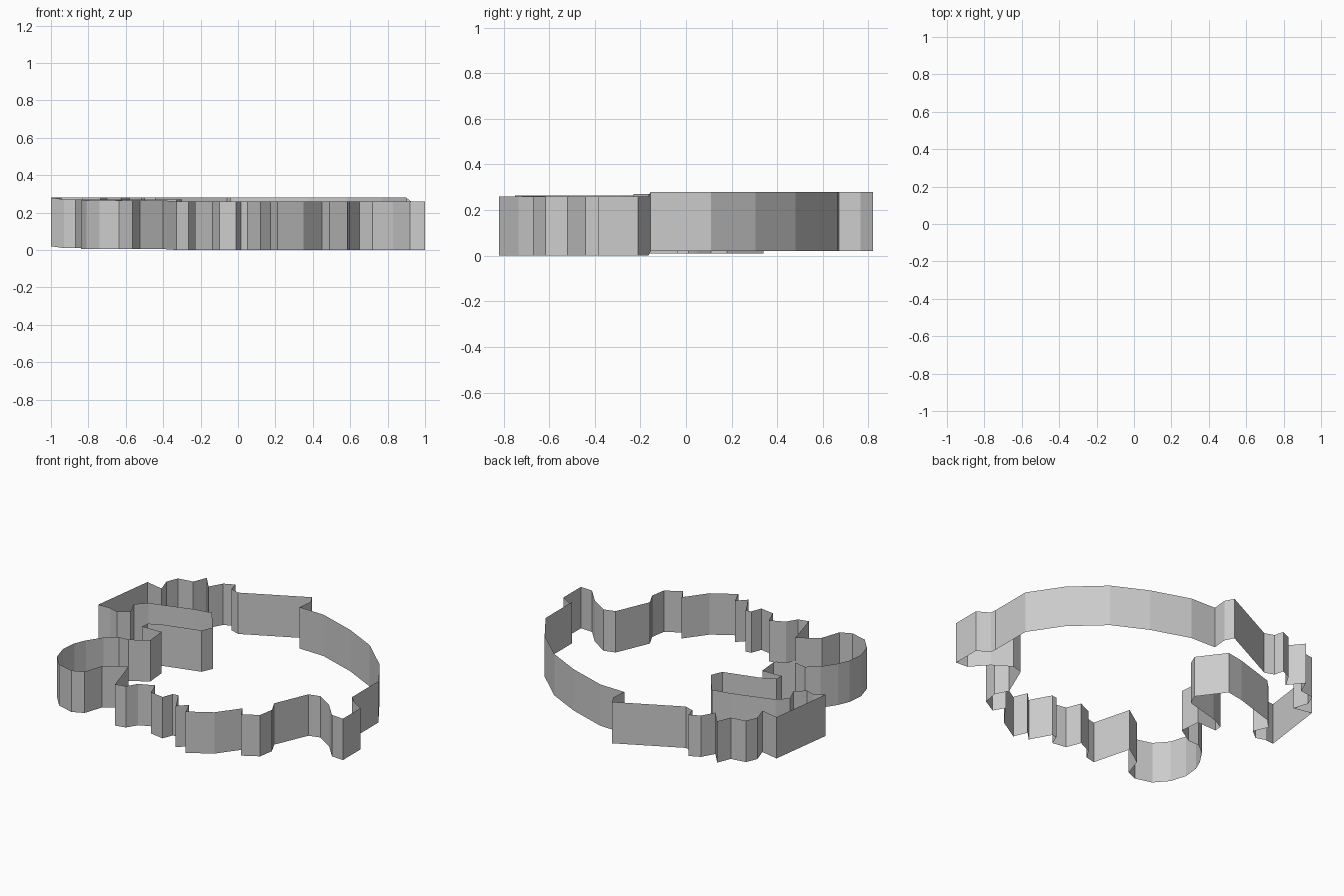
import bpy, bmesh

HEIGHT = 0.26

# Plan outline, split into consecutive sections: (name, base height, plan points)
sections = [
    # smooth sweep across the back right
    ("back_sweep", 0.02, [
        (-.06, .82), (-.03, .765), (-.04, .67), (.13, .665), (.37, .585), (.58, .48),
        (.77, .305), (.90, .11), (.90, -.155)]),
    # notched front edge
    ("front_edge", 0.0, [
        (.925, -.165), (1, -.21), (1, -.385), (.92, -.38), (.83, -.28), (.72, -.21),
        (.65, -.23), (.56, -.44), (.60, -.52), (.585, -.615), (.49, -.67), (.45, -.60),
        (.35, -.735), (.21, -.82), (.175, -.735), (.12, -.79), (.05, -.665), (.015, -.67),
        (-.01, -.735), (-.10, -.72), (-.135, -.63), (-.225, -.67), (-.265, -.735),
        (-.33, -.75)]),
    # rounded lobe at the front left
    ("round_lobe", 0.005, [
        (-.40, -.515), (-.525, -.60), (-.565, -.72), (-.635, -.75), (-.74, -.72),
        (-.81, -.64), (-.84, -.54), (-.83, -.44), (-.80, -.37), (-.74, -.28), (-.67, -.225)]),
    # walls folding into the interior on the left
    ("inner_fold", 0.01, [
        (-.60, -.23), (-.495, -.165), (-.506, -.036), (-.64, -.04), (-.635, .01),
        (-.55, .05), (-.33, .11), (-.30, .18), (-.42, .34), (-.53, .32), (-.79, .24),
        (-.85, .18), (-.81, .09), (-.87, .04), (-.93, .06)]),
    # notched edge at the back left
    ("back_edge", 0.02, [
        (-1, .04), (-.945, .45), (-.83, .425), (-.86, .52), (-.83, .59), (-.735, .605),
        (-.70, .69), (-.625, .60), (-.58, .68), (-.515, .71), (-.50, .65), (-.44, .63)]),
]


def wall(name, path):
    """Open vertical strip along a plan path of (x, y, base)."""
    bm = bmesh.new()
    pairs = [(bm.verts.new((x, y, b)), bm.verts.new((x, y, b + HEIGHT))) for x, y, b in path]
    for (a0, a1), (b0, b1) in zip(pairs, pairs[1:]):
        bm.faces.new((a0, b0, b1, a1))
    mesh = bpy.data.meshes.new(name)
    bm.to_mesh(mesh)
    bm.free()
    bpy.context.collection.objects.link(bpy.data.objects.new(name, mesh))


# Each section ends on the first point of the next one, closing the ring
for i, (name, base, pts) in enumerate(sections):
    _, next_base, next_pts = sections[(i + 1) % len(sections)]
    path = [(x, y, base) for x, y in pts] + [(*next_pts[0], next_base)]
    wall(name, path)
